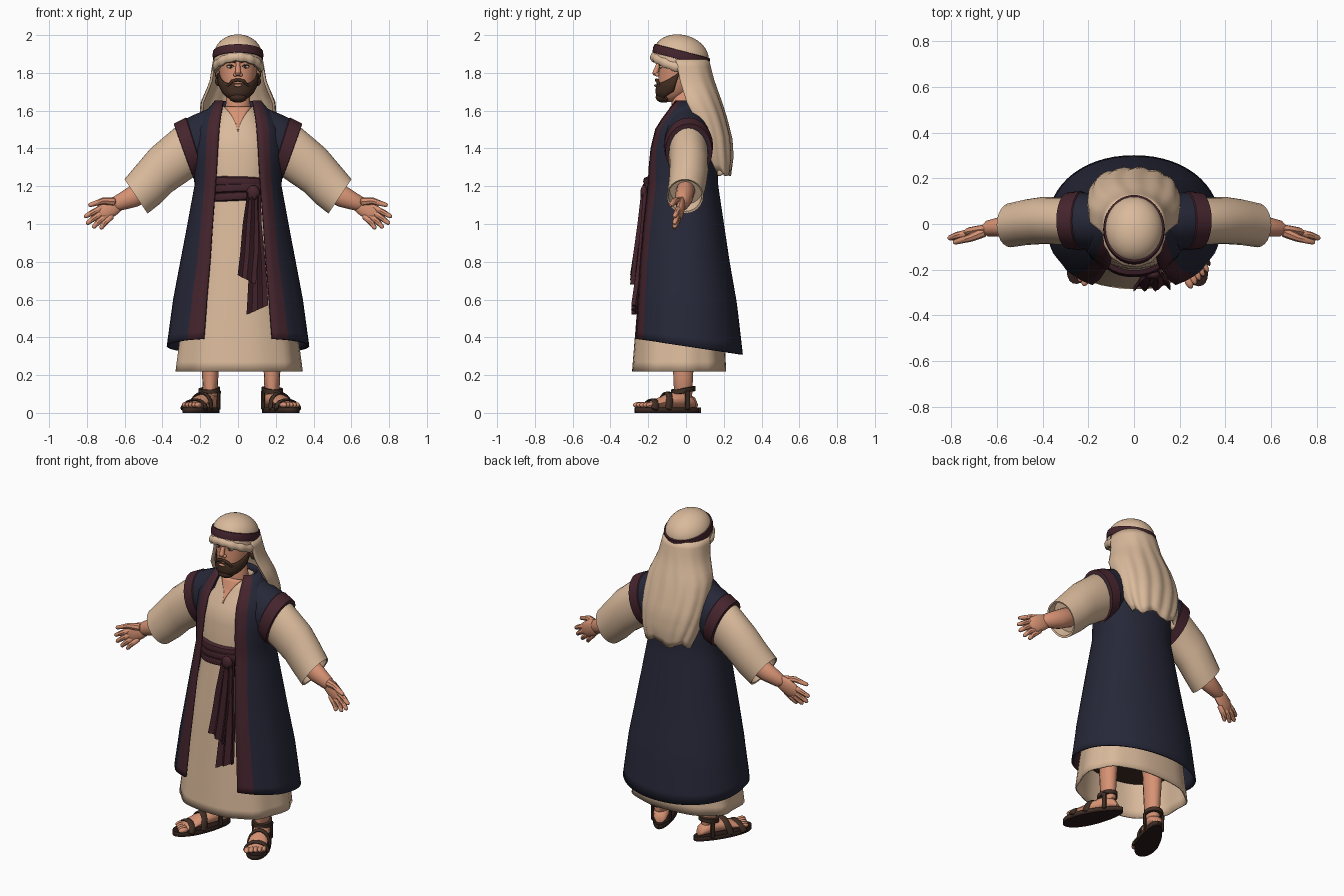
import bpy, bmesh, math
from math import sin, cos, pi, radians
from mathutils import Vector as V, Matrix

if "Cube" in bpy.data.objects:
    bpy.data.objects.remove(bpy.data.objects["Cube"])

def material(name, rgb):
    m = bpy.data.materials.new(name)
    m.diffuse_color = (*rgb, 1)
    m.use_nodes = True
    m.node_tree.nodes["Principled BSDF"].inputs["Base Color"].default_value = m.diffuse_color
    return m

BEIGE = material("beige_cloth", (.70, .49, .33))
NAVY = material("navy_cloth", (.020, .021, .040))
MAROON = material("maroon_cloth", (.06, .018, .027))
SKIN = material("skin", (.68, .29, .175))
HAIR = material("dark_hair", (.055, .027, .016))
LEATHER = material("brown_leather", (.05, .027, .018))
SOLE = material("dark_sole", (.025, .012, .01))
WHITE = material("eye_white", (.65, .58, .5))

def finish(name, bm, mats, M=None):
    if M:
        bm.transform(M)
    bmesh.ops.recalc_face_normals(bm, faces=bm.faces)
    me = bpy.data.meshes.new(name)
    bm.to_mesh(me)
    bm.free()
    for m in mats:
        me.materials.append(m)
    o = bpy.data.objects.new(name, me)
    bpy.context.collection.objects.link(o)
    return o

def loft(name, rings, mats, loop=True, caps=True, wrap=False, M=None, rule=None, thick=0):
    """Skin a list of point rings; rule(i, j) gives the material index."""
    bm = bmesh.new()
    vs = [[bm.verts.new(p) for p in r] for r in rings]
    n, k = len(rings[0]), len(rings)
    for i in range(k if wrap else k - 1):
        a, b = vs[i], vs[(i + 1) % k]
        for j in range(n if loop else n - 1):
            f = bm.faces.new((a[j], a[(j + 1) % n], b[(j + 1) % n], b[j]))
            if rule:
                f.material_index = rule(i, j)
    if caps and loop and not wrap:
        bm.faces.new(vs[0])
        bm.faces.new(vs[-1])
    o = finish(name, bm, mats, M)
    if thick:
        s = o.modifiers.new("thickness", 'SOLIDIFY')
        s.thickness, s.offset = thick, 0
    return o

def section(c, u, v, n=20):
    return [V(c) + V(u) * cos(2 * pi * j / n) + V(v) * sin(2 * pi * j / n) for j in range(n)]

def tube(name, pts, radii, mat, flat=1, n=10, M=None):
    """Round-ended tube; flat scales its depth."""
    P = [V(p) for p in pts]
    rings = []
    for i, p in enumerate(P):
        t = (P[min(i + 1, len(P) - 1)] - P[max(i - 1, 0)]).normalized()
        u = t.cross(V((0, 1, 0)) if abs(t.y) < .9 else V((0, 0, 1))).normalized()
        v = u.cross(t)
        r = radii[i] if isinstance(radii, (list, tuple)) else radii
        ring = section(p, u * r, v * r * flat, n)
        end = -1 if i == 0 else 1
        tip = section(p + t * end * r * .6, u * r * .5, v * r * flat * .5, n)
        rings += [tip, ring] if i == 0 else [ring, tip] if i == len(P) - 1 else [ring]
    return loft(name, rings, [mat], M=M)

def ball(name, c, r, mat, M=None):
    bm = bmesh.new()
    bmesh.ops.create_uvsphere(bm, u_segments=16, v_segments=10, radius=1)
    bm.transform(Matrix.Translation(c) @ Matrix.Diagonal((*r, 1)))
    return finish(name, bm, [mat], M)

def oval(a, f, b, t, n=2.3):
    """Point on a squarish oval; t = 0 is the front."""
    s, c = sin(t), cos(t)
    return (math.copysign(a * abs(s) ** (2 / n), s),
            -f * c ** (2 / n) if c > 0 else b * abs(c) ** (2 / n))

def lerp(rows, z):
    for p, q in zip(rows, rows[1:]):
        if z <= q[0]:
            k = max(0, (z - p[0]) / (q[0] - p[0]))
            return [x + (y - x) * k for x, y in zip(p[1:], q[1:])]
    return rows[-1][1:]

# long robe: z, half width, front depth, back depth
ROBE = [(.22, .333, .283, .21), (.4, .31, .268, .2), (.8, .245, .235, .18), (1.17, .185, .195, .14),
        (1.3, .2, .19, .13), (1.42, .2, .175, .13), (1.5, .17, .14, .11), (1.55, .125, .105, .1),
        (1.62, .085, .075, .08)]
rings = []
for i in range(29):
    z = .22 + 1.4 * i / 28
    a, f, b = lerp(ROBE, z)
    g = .03 * max(0, 1 - z / 1.1)
    rings.append([(*(q * (1 + g * (sin(9 * t) * abs(sin(t)) - .2)) for q in oval(a, f, b, t)), z)
                  for t in (2 * pi * j / 48 for j in range(48))])
loft("robe", rings, [BEIGE], caps=False, thick=.008)
# dark lining closing the inside of the skirt
loft("robe_lining", [[(*oval(.29, .25, .18, 2 * pi * j / 32), z) for j in range(32)] for z in (.42, .425)], [LEATHER])

# skin showing in the neckline notch
rings = []
for i in range(9):
    z = 1.49 + .13 * i / 8
    a, f, b = lerp(ROBE, z)
    w = .003 + .07 * (i / 8) ** 1.8
    ring = []
    for j in range(9):
        x = w * (j / 4 - 1)
        t = math.asin((abs(x) / a) ** 1.15)
        ring.append((x, oval(a, f, b, t)[1] - .007, z))
    rings.append(ring)
loft("neckline", rings, [SKIN], loop=False, thick=.004)

# open coat: z, half width, front depth, back depth, opening edge, trim width
COAT = [(.35, .372, .287, .295, .18, .085), (.6, .338, .275, .26, .165, .075), (.8, .30, .262, .225, .148, .065),
        (1., .262, .245, .195, .135, .058), (1.2, .225, .222, .165, .12, .055), (1.3, .228, .212, .16, .113, .055),
        (1.4, .235, .197, .155, .107, .058), (1.5, .225, .17, .13, .1, .06), (1.57, .19, .125, .11, .092, .055),
        (1.62, .14, .085, .1, .083, .045), (1.65, .118, .065, .095, .078, .035)]
rings = []
for i in range(27):
    z = .35 + 1.3 * i / 26
    a, f, b, e, w = lerp(COAT, z)
    t0, t1 = (math.asin((x / a) ** 1.15) for x in (e, e + w))
    half = [t0, (t0 + t1) / 2] + [t1 + (pi - t1) * j / 22 for j in range(23)]
    ring = []
    for t in half + [2 * pi - t for t in half[-2::-1]]:
        x, y = oval(a, f, b, t, 2.3 if cos(t) > 0 else 2.1)
        g = .035 * max(0, 1 - z / 1.2) * sin(11 * min(t, 2 * pi - t)) * max(0, cos(t)) * (t1 < t < 2 * pi - t1)
        drop = max(0, 1 - i / 4) * (.04 - .08 * (y + .25) / .54)
        ring.append((x * (1 + g), y * (1 + g), z + drop))
    rings.append(ring)
cols = len(rings[0]) - 1
loft("coat", rings, [NAVY, MAROON], loop=False, thick=.012,
     rule=lambda i, j: int(j < 2 or j >= cols - 2))

# sash belt in three wraps, knot and hanging tails
for k, (z, f) in enumerate([(1.148, .222), (1.182, .228), (1.215, .222)]):
    loft("sash_wrap", [[(*oval(.19 + d, f + d, .15 + d, 2 * pi * j / 40), z + h + .012 * sin(2 * pi * j / 40 + k))
                        for j in range(40)] for d, h in ((-.02, -.026), (0, -.018), (.005, 0), (0, .018), (-.02, .026))],
         [MAROON], caps=False)
ball("sash_knot", (.08, -.222, 1.165), (.035, .02, .04), MAROON)

def tail(name, rows, pleats):
    rings = []
    for k, (xl, xr, y, z, slant) in enumerate(rows):
        front = [(xl + (xr - xl) * j / 12, y - .012 * cos(pleats * 2 * pi * j / 12), z + slant * (j / 12 - .5))
                 for j in range(13)]
        rings.append(front + [(x, yy + .022, zz) for x, yy, zz in reversed(front)])
    loft(name, rings, [MAROON])
tail("sash_tail_short", [(.05, .10, -.225, 1.17, 0), (.025, .108, -.245, 1., 0), (.012, .108, -.266, .85, 0),
                         (-.002, .095, -.284, .705, -.05)], 2)
tail("sash_tail_long", [(.07, .12, -.215, 1.17, 0), (.065, .125, -.228, 1., 0), (.06, .145, -.246, .8, 0),
                        (.052, .155, -.265, .65, .02), (.045, .16, -.278, .545, .05)], 2)

# shoulders, sleeves, arms and hands
FINGERS = [((.735, 1.08), (.814, 1.036)), ((.728, 1.058), (.803, 1.0)),
           ((.712, 1.04), (.77, .98)), ((.69, 1.03), (.73, .975))]
for s in (-1, 1):
    def sect(cx, cy, cz, ux, uz, d, n=24):
        return section((s * cx, cy, cz), (s * ux, 0, uz), (0, d, 0), n)
    loft("coat_shoulder", [sect(.09, .005, 1.495, .02, .135, .105), sect(.2, .01, 1.43, .04, .145, .125),
                           sect(.227, .014, 1.415, .044, .145, .125), sect(.23, .014, 1.413, .047, .15, .13),
                           sect(.287, .015, 1.385, .053, .146, .124), sect(.288, .015, 1.383, .046, .128, .108)],
         [NAVY, MAROON], rule=lambda i, j: int(i >= 2))
    loft("sleeve", [sect(.2, .012, 1.42, .04, .13, .1), sect(.29, .013, 1.375, .05, .13, .103),
                    sect(.405, .015, 1.286, .058, .114, .103), sect(.47, .008, 1.215, .062, .104, .1),
                    sect(.54, -.005, 1.146, .061, .091, .097), sect(.538, -.005, 1.149, .055, .082, .088),
                    sect(.5, 0, 1.185, .055, .08, .087)], [BEIGE])
    tube("forearm", [(s * .47, 0, 1.19), (s * .56, -.01, 1.142), (s * .64, -.02, 1.108)], [.06, .056, .041], SKIN, .85, 14)
    tube("palm", [(s * .63, -.02, 1.112), (s * .67, -.027, 1.09), (s * .715, -.036, 1.06)],
         [.04, .05, .049], SKIN, .44, 14)
    for (x0, z0), (x1, z1) in FINGERS:
        tube("finger", [(s * (x0 - .02), -.036, z0 + .01), (s * (x0 + x1) / 2, -.05, (z0 + z1) / 2),
                        (s * (x1 - .006), -.062, z1 + .004)], [.016, .0155, .011], SKIN, n=8)
    tube("thumb", [(s * .66, -.035, 1.118), (s * .715, -.06, 1.122), (s * .785, -.08, 1.1)],
         [.024, .018, .011], SKIN, n=8)

# neck and head: z, half width, front y, back y
tube("neck", [(0, .005, 1.5), (0, -.008, 1.6), (0, -.02, 1.72)], [.08, .066, .062], SKIN, n=20)
HEAD = [(1.645, .02, -.11, -.05), (1.665, .045, -.128, -.03), (1.69, .067, -.142, .02), (1.74, .087, -.148, .06),
        (1.79, .098, -.146, .09), (1.84, .104, -.143, .1), (1.89, .104, -.148, .1), (1.94, .09, -.14, .09)]
def head_point(t, z, grow=0):
    a, y0, y1 = lerp(HEAD, z)
    c, r = (y0 + y1) / 2, (y1 - y0) / 2
    x, y = oval(a + grow, r + grow, r + grow, t, 2.1)
    return (x, y + c, z)
loft("head", [[head_point(2 * pi * j / 32, 1.645 + .295 * i / 14) for j in range(32)] for i in range(15)], [SKIN])

# beard shell with a rising edge towards the ears
rings = []
for i in range(10):
    ring = []
    for j in range(25):
        q = j / 12 - 1
        low, top = 1.645 + .06 * q * q, 1.742 + .06 * abs(q) ** 3
        k = i / 9
        ring.append(head_point(q * 1.5, low + (top - low) * k, .003 + .012 * sin(pi * (.25 + .7 * k))))
    rings.append(ring)
loft("beard", rings, [HAIR], loop=False, thick=.008)
ball("chin_beard", (0, -.118, 1.672), (.05, .043, .03), HAIR)
ball("lower_lip", (0, -.16, 1.733), (.022, .009, .007), SKIN)
tube("nose", [(0, -.142, 1.86), (0, -.154, 1.825), (0, -.164, 1.795)], [.01, .013, .016], SKIN)
for s in (-1, 1):
    ball("nostril", (s * .014, -.152, 1.79), (.011, .012, .01), SKIN)
    tube("moustache", [(s * .004, -.156, 1.763), (s * .03, -.152, 1.756), (s * .055, -.136, 1.728)],
         [.009, .009, .007], HAIR)
    ball("eye", (s * .04, -.132, 1.832), (.018, .009, .008), WHITE)
    ball("iris", (s * .039, -.138, 1.832), (.008, .005, .008), HAIR)
    tube("eyelid", [(s * .02, -.139, 1.836), (s * .04, -.14, 1.843), (s * .06, -.128, 1.837)], .003, HAIR, n=6)
    tube("eyebrow", [(s * .016, -.145, 1.858), (s * .04, -.143, 1.867), (s * .068, -.122, 1.858)], .006, HAIR, n=6)
    ball("ear", (s * .107, -.02, 1.815), (.013, .024, .036), SKIN)
    for y, z in ((-.03, 1.865), (.012, 1.79), (.015, 1.755)):
        ball("side_curl", (s * .1, y, z), (.022, .022, .025), HAIR)
    for x in (.02, .05, .078):
        ball("forehead_curl", (s * x, -.143 + x * x * 6, 1.887 - x * .15), (.018, .015, .011), HAIR)

# head wrap, tilted down to the back
TILT = Matrix.Translation((0, -.025, 1.893)) @ Matrix.Rotation(radians(-14.5), 4, 'X')
def wrap_ring(r, h):
    return [(.128 * r * sin(2 * pi * j / 40), -.147 * r * cos(2 * pi * j / 40), h) for j in range(40)]
loft("wrap_cap", [wrap_ring(1, -.05)] + [wrap_ring(max(.02, cos(p * pi / 20)), .108 * sin(p * pi / 20))
                                         for p in range(11)], [BEIGE], M=TILT)
loft("headband", [wrap_ring(r, h) for r, h in ((.95, -.025), (1.03, -.022), (1.055, 0), (1.03, .022), (.93, .025))],
     [MAROON], M=TILT)
rings = []
for k in range(72):
    t = 2 * pi * k / 72
    d = V((sin(t), -cos(t), 0))
    r = .025 * (1 + .1 * sin(14 * t))
    low = V((0, 0, -.022 * sin(t) ** 2))
    rings.append([V((.118 * d.x, .137 * d.y, -.044)) + low + d * r * .8 * cos(q) + V((0, 0, r * sin(q)))
                  for q in (2 * pi * j / 10 for j in range(10))])
loft("wrap_roll", rings, [BEIGE], wrap=True, M=TILT)

# hanging head cloth: z, half width, edge y, back y
DRAPE = [(1.27, .14, .175, .23), (1.35, .17, .15, .242), (1.45, .19, .12, .235), (1.55, .197, .085, .21),
         (1.64, .192, .04, .183), (1.75, .145, .005, .145), (1.87, .125, -.02, .115)]
rings = []
for i in range(17):
    z = 1.27 + .6 * i / 16
    a, y0, y1 = lerp(DRAPE, z)
    fold = .06 * (1 - i / 16)
    ring = []
    for j in range(49):
        t = radians(100) * (j / 24 - 1)
        k = 1 + fold * sin(13 * t + 1.5 * sin(z * 9))
        c = math.copysign(abs(cos(t)) ** .8, cos(t))
        ring.append((a * sin(t) * (1 + (k - 1) * .4), y0 + (y1 - y0) * c * k,
                     z + max(0, 1 - i / 4) * .015 * sin(5 * t)))
    rings.append(ring)
loft("head_cloth", rings, [BEIGE], loop=False, thick=.014)

# legs, feet and sandals
FOOT = [(.15, .022, .055), (.135, .034, .085), (.08, .042, .12), (0, .045, .1), (-.07, .052, .07), (-.125, .052, .048)]
for s, fx, fy, lx in ((-1, -.19, -.09, -.147), (1, .22, -.1, .18)):
    M = Matrix.Translation((fx, fy, 0)) @ Matrix.Rotation(s * radians(25), 4, 'Z') @ Matrix.Diagonal((1.12, 1.05, 1, 1))
    tube("leg", [(lx, -.015, .09), (lx, -.015, .2), (lx, -.01, .55)], [.039, .043, .06], SKIN, 1.25, 14)
    loft("foot", [section((0, y, (.028 + h) / 2), (w, 0, 0), (0, 0, (h - .028) / 2), 14) for y, w, h in FOOT], [SKIN], M=M)
    for i in range(5):
        ball("toe", (s * (-.042 + .021 * i), -.14 + .008 * i, .042), (.015 - .0012 * i, .03, .015), SKIN, M)
    rims = [[((.058 - .012 * cos(t)) * sin(t), .178 * cos(t), z) for t in (2 * pi * j / 28 for j in range(28))]
            for z in (0, .012, .028)]
    loft("sandal_sole", rims, [SOLE, LEATHER], M=M, rule=lambda i, j: i)
    for y, w, h in ((-.1, .06, .074), (-.02, .055, .11)):
        tube("sandal_strap", [(w * cos(pi * j / 10), y + .02 * sin(pi * j / 10), .02 + (h - .025) * sin(pi * j / 10))
                              for j in range(11)], .008, LEATHER, 2.3, 8, M)
    loft("ankle_strap", [[(r * sin(t), .085 + r * 1.15 * cos(t), z + .01 * cos(t)) for t in (2 * pi * j / 24 for j in range(24))]
                         for r, z in ((.035, .106), (.05, .108), (.05, .132), (.035, .134))], [LEATHER], M=M, caps=False)
    for side in (-1, 1):
        tube("heel_strap", [(side * .046, .09, .02), (side * .048, .09, .115)], .008, LEATHER, 1.8, 8, M)

# smooth shading with crisp edges
for o in bpy.context.scene.objects:
    o.select_set(True)
    bpy.context.view_layer.objects.active = o
bpy.ops.object.shade_smooth_by_angle(angle=radians(40))
